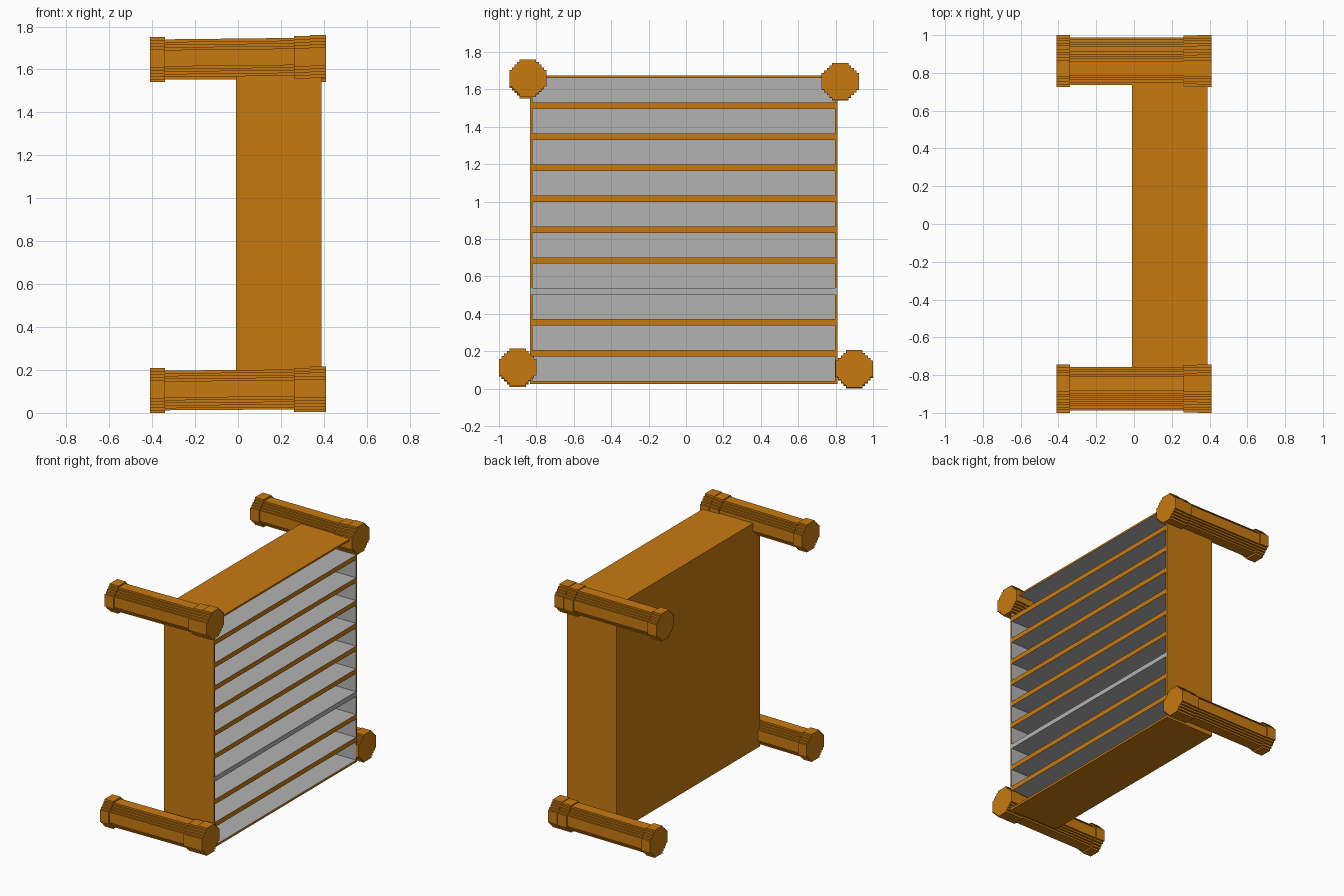
import bpy, bmesh, math
from mathutils import Vector

if "Cube" in bpy.data.objects:
    bpy.data.objects.remove(bpy.data.objects["Cube"])


def material(name, rgb):
    m = bpy.data.materials.new(name)
    m.diffuse_color = (*rgb, 1)
    m.use_nodes = True
    m.node_tree.nodes["Principled BSDF"].inputs["Base Color"].default_value = m.diffuse_color
    return m


ORANGE = material("orange wood", (0.58, 0.195, 0.005))
GREY = material("grey lining", (0.45, 0.45, 0.45))


def finish(name, bm, mats):
    bmesh.ops.recalc_face_normals(bm, faces=bm.faces)
    me = bpy.data.meshes.new(name)
    bm.to_mesh(me)
    bm.free()
    for m in mats:
        me.materials.append(m)
    ob = bpy.data.objects.new(name, me)
    bpy.context.collection.objects.link(ob)
    return ob


# Cabinet: a front grid whose open cells are pushed inward as slots
def cabinet():
    x_front, x_back, depth = 0.39, -0.01, 0.375
    ys = [-0.835, -0.822, 0.797, 0.81]
    zs = [0.024]
    for k in range(10):
        low = 0.04 + 0.1655 * k
        zs += [low, low + 0.131]
    zs.append(1.674)
    bm = bmesh.new()
    grid = [[bm.verts.new((x_front, y, z)) for y in ys] for z in zs]
    slots = []
    for j in range(len(zs) - 1):
        for i in range(3):
            f = bm.faces.new((grid[j][i], grid[j][i + 1],
                              grid[j + 1][i + 1], grid[j + 1][i]))
            if j % 2 == 1 and i == 1:
                slots.append(f)
            elif j == 6:            # one bar is grey across the full width
                f.material_index = 1
    # outer walls and back
    rim = [e for e in bm.edges if e.is_boundary]
    ext = bmesh.ops.extrude_edge_only(bm, edges=rim)["geom"]
    for v in ext:
        if isinstance(v, bmesh.types.BMVert):
            v.co.x = x_back
    for f in ext:
        if isinstance(f, bmesh.types.BMFace):
            f.material_index = 0
    bmesh.ops.contextual_create(bm, geom=[e for e in ext if isinstance(e, bmesh.types.BMEdge)
                                          and e.is_boundary])
    for f in bm.faces:
        if all(abs(v.co.x - x_back) < 1e-5 for v in f.verts):
            f.material_index = 0
    # grey slots
    for f in slots:
        corners = list(f.verts)
        inner = [bm.verts.new(v.co - Vector((depth, 0, 0))) for v in corners]
        bm.faces.remove(f)
        for i in range(4):
            n = (i + 1) % 4
            bm.faces.new((corners[i], corners[n], inner[n], inner[i])).material_index = 1
        bm.faces.new(inner).material_index = 1
    finish("slotted_cabinet", bm, [ORANGE, GREY])


# Eight-sided outline with small stepped notches along its diagonals
def stepped_outline(r, steps=4):
    flat = r * 0.44
    d = (r - flat) / steps
    quarter = []
    for k in range(steps):
        quarter.append((r - k * d, flat + k * d))
        quarter.append((r - (k + 1) * d, flat + k * d))
    quarter.append((flat, r))
    pts = []
    for q in range(4):
        c, s = round(math.cos(q * math.pi / 2)), round(math.sin(q * math.pi / 2))
        pts += [(a * c - b * s, a * s + b * c) for a, b in quarter]
    return pts


def drum(bm, r, x0, x1, c0, c1):
    outline = stepped_outline(r)
    a = [bm.verts.new((x0, c0[0] + p, c0[1] + q)) for p, q in outline]
    b = [bm.verts.new((x1, c1[0] + p, c1[1] + q)) for p, q in outline]
    n = len(outline)
    for i in range(n):
        bm.faces.new((a[i], a[(i + 1) % n], b[(i + 1) % n], b[i]))
    bm.faces.new(a)
    bm.faces.new(b)


# Post: shaft, end cap on the left, collar and cap on the right
def post(name, y, z, tilt):
    bm = bmesh.new()
    left, right = (y, z - tilt), (y, z)
    drum(bm, 0.088, -0.36, 0.37, left, right)
    drum(bm, 0.1, -0.41, -0.34, left, left)
    drum(bm, 0.098, 0.262, 0.338, (y, z - 0.003), (y, z - 0.003))
    drum(bm, 0.1, 0.335, 0.41, right, right)
    finish(name, bm, [ORANGE])


cabinet()
post("upper_front_post", -0.845, 1.66, 0.008)
post("upper_back_post", 0.825, 1.642, 0.0)
post("lower_front_post", -0.90, 0.115, 0.006)
post("lower_back_post", 0.90, 0.105, 0.005)
